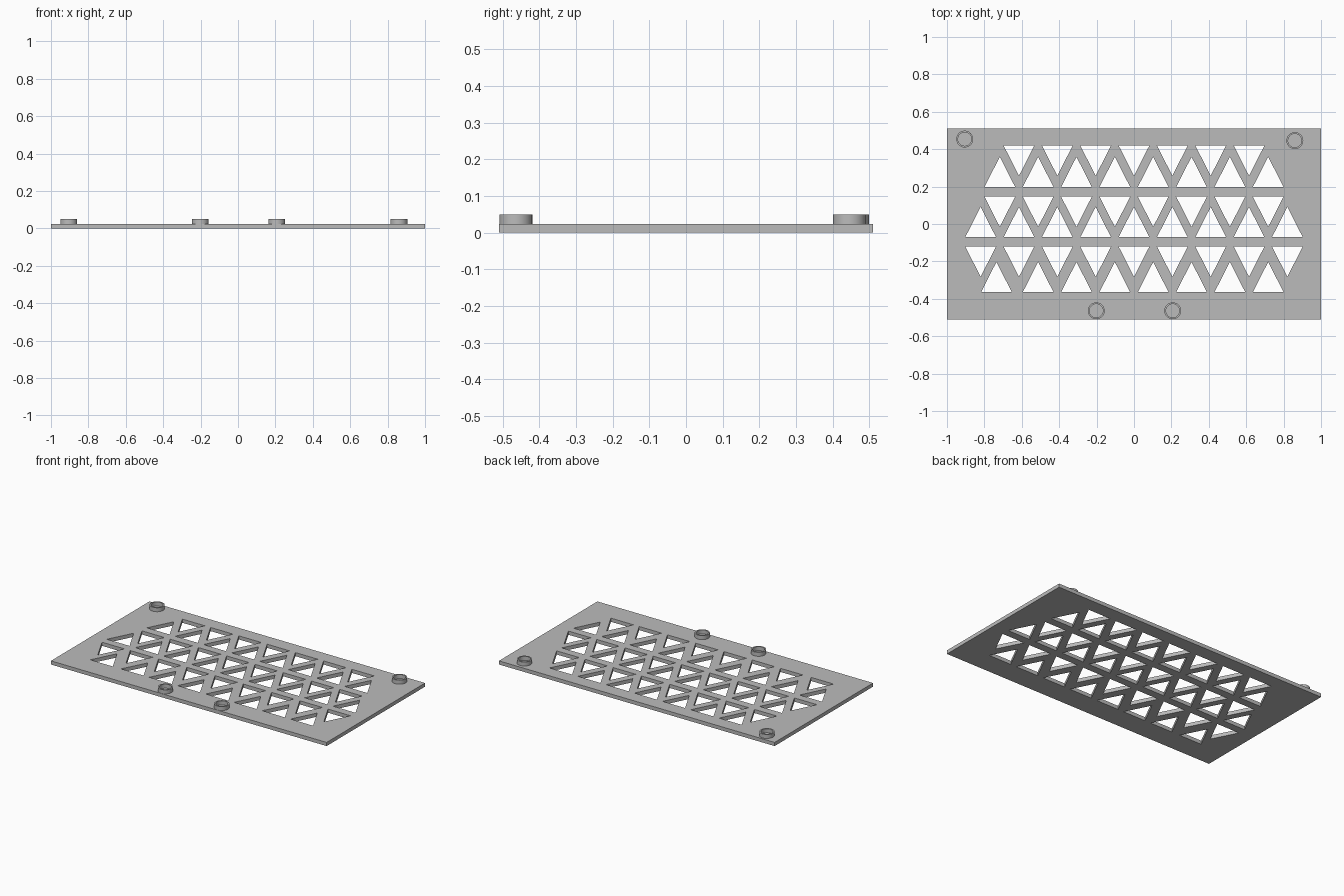
import bpy, bmesh
from math import cos, sin, tau

cube = bpy.data.objects.get("Cube")
if cube:
    bpy.data.objects.remove(cube, do_unlink=True)

WIDTH, DEPTH, THICK, TOP = 2.0, 1.02, 0.024, 0.05
PITCH, TRI_W, TRI_H = 0.205, 0.164, 0.161

grey = bpy.data.materials.new("plain grey")
grey.use_nodes = True
colour = (0.5, 0.5, 0.5, 1)
grey.diffuse_color = colour
grey.node_tree.nodes["Principled BSDF"].inputs["Base Color"].default_value = colour


def slab(name, loops, z0, z1):
    """Extrude an outline with holes from z0 to z1 into a clean mesh."""
    curve = bpy.data.curves.new(name, 'CURVE')
    curve.dimensions = '2D'
    curve.fill_mode = 'BOTH'
    curve.extrude = (z1 - z0) / 2
    for loop in loops:
        spline = curve.splines.new('POLY')
        spline.points.add(len(loop) - 1)
        for point, (x, y) in zip(spline.points, loop):
            point.co = (x, y, 0, 1)
        spline.use_cyclic_u = True
    obj = bpy.data.objects.new(name, curve)
    bpy.context.collection.objects.link(obj)
    bpy.ops.object.select_all(action='DESELECT')
    obj.select_set(True)
    bpy.context.view_layer.objects.active = obj
    bpy.ops.object.convert(target='MESH')
    obj = bpy.context.view_layer.objects.active
    bm = bmesh.new()
    bm.from_mesh(obj.data)
    bmesh.ops.translate(bm, verts=bm.verts, vec=(0, 0, (z0 + z1) / 2))
    bmesh.ops.remove_doubles(bm, verts=bm.verts, dist=1e-5)
    bmesh.ops.recalc_face_normals(bm, faces=bm.faces)
    bm.to_mesh(obj.data)
    bm.free()
    obj.data.materials.clear()
    obj.data.materials.append(grey)
    bpy.ops.object.shade_smooth_by_angle()
    return obj


def triangle(x, base, direction):
    """Triangle with a level base, pointing to +y or -y."""
    return [(x - TRI_W / 2, base), (x + TRI_W / 2, base), (x, base + direction * TRI_H)]


def circle(x, y, r, n=48):
    return [(x + r * cos(tau * i / n), y + r * sin(tau * i / n)) for i in range(n)]


# Perforated plate: rows given as (count, base y, pointing direction)
w, d = WIDTH / 2, DEPTH / 2
outline = [(-w, -d), (w, -d), (w, d), (-w, d)]
rows = [(7, 0.419, -1), (8, 0.198, 1),
        (8, 0.146, -1), (9, -0.07, 1),
        (9, -0.121, -1), (8, -0.364, 1)]
holes = []
for count, base, direction in rows:
    for i in range(count):
        x = (i - (count - 1) / 2) * PITCH
        if base < -0.3 and i == 0:
            x -= 0.018      # the first hole of the front row sits slightly outward
        holes.append(triangle(x, base, direction))
slab("perforated_plate", [outline] + holes, 0, THICK)

# Four hollow round bosses on the top face
bosses = {"back_right_boss": (-0.905, 0.454), "back_left_boss": (0.86, 0.446),
          "front_right_boss": (-0.202, -0.464), "front_left_boss": (0.207, -0.464)}
for name, (x, y) in bosses.items():
    slab(name, [circle(x, y, 0.045), circle(x, y, 0.036)], THICK - 0.004, TOP)
